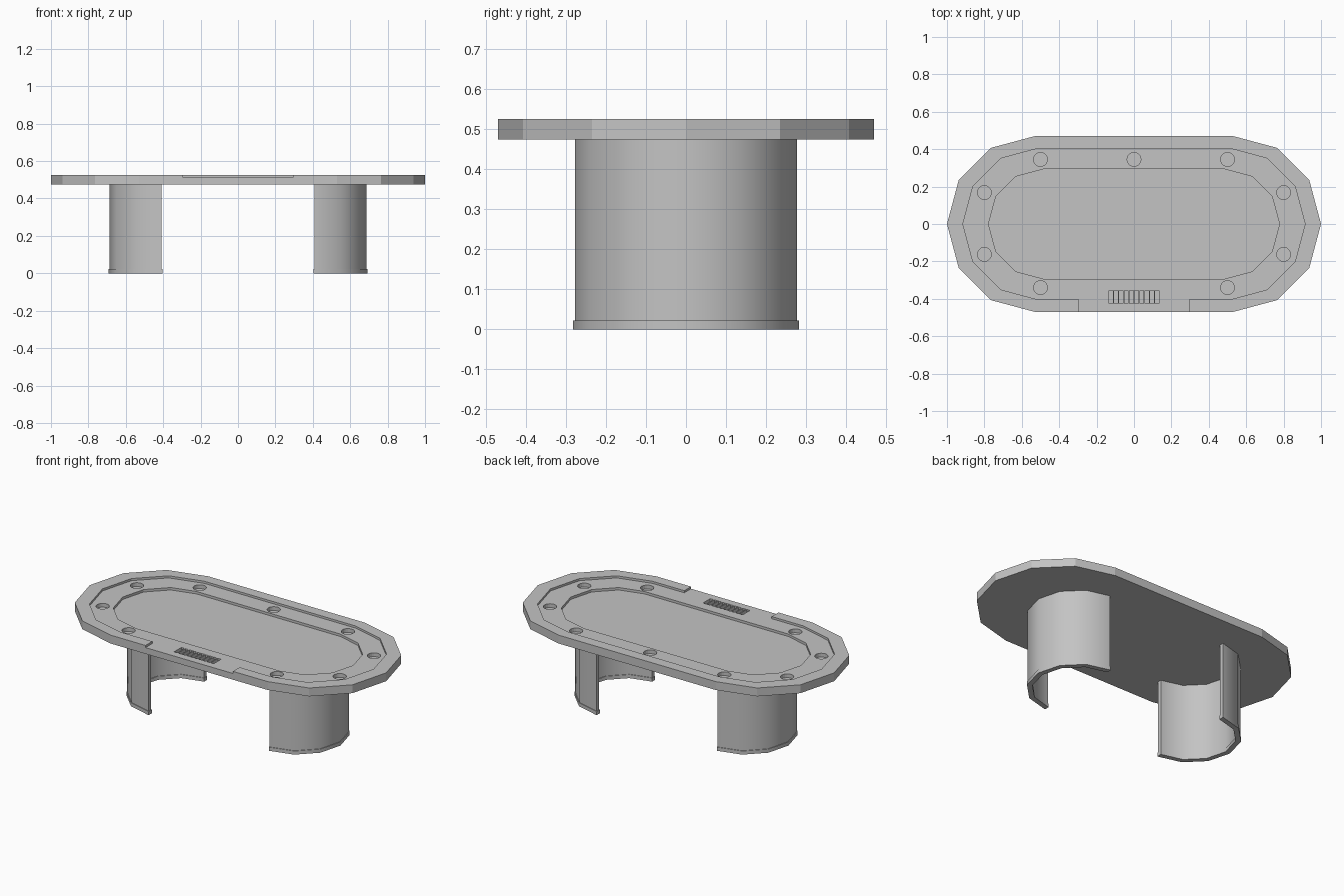
import bpy
import bmesh
from math import sin, cos, pi

cube = bpy.data.objects.get("Cube")
if cube:
    bpy.data.objects.remove(cube, do_unlink=True)

TOP, UNDER = 0.526, 0.475      # table top and underside heights
TRACK, FELT = 0.513, 0.498     # recessed surfaces
BASE = 0.022                   # height of the leg trim

grey = bpy.data.materials.new("plain grey")
grey.use_nodes = True
colour = (0.55, 0.55, 0.55, 1)
grey.diffuse_color = colour
grey.node_tree.nodes["Principled BSDF"].inputs["Base Color"].default_value = colour


def add_prisms(name, outlines, z0, z1):
    """One object made of several upright prisms."""
    bm = bmesh.new()
    for outline in outlines:
        face = bm.faces.new([bm.verts.new((x, y, z0)) for x, y in outline])
        out = bmesh.ops.extrude_face_region(bm, geom=[face])
        tops = [v for v in out["geom"] if isinstance(v, bmesh.types.BMVert)]
        bmesh.ops.translate(bm, verts=tops, vec=(0, 0, z1 - z0))
    bmesh.ops.recalc_face_normals(bm, faces=bm.faces)
    mesh = bpy.data.meshes.new(name)
    bm.to_mesh(mesh)
    bm.free()
    mesh.materials.append(grey)
    obj = bpy.data.objects.new(name, mesh)
    bpy.context.collection.objects.link(obj)
    return obj


def arc(cx, cy, r, start, end, steps):
    angles = [start + (end - start) * i / steps for i in range(steps + 1)]
    return [(cx + r * cos(a), cy + r * sin(a)) for a in angles]


def oval(half, r):
    """Straight-sided oval with faceted ends, starting at the front right."""
    return arc(half, 0, r, -pi / 2, pi / 2, 6) + arc(-half, 0, r, pi / 2, 1.5 * pi, 6)


def box(x, y, w, d):
    return [(x - w / 2, y - d / 2), (x + w / 2, y - d / 2),
            (x + w / 2, y + d / 2), (x - w / 2, y + d / 2)]


def cut(target, cutter):
    cutter.hide_render = True
    mod = target.modifiers.new("cut", "BOOLEAN")
    mod.operation = "DIFFERENCE"
    mod.solver = "EXACT"
    mod.object = cutter
    bpy.context.view_layer.objects.active = target
    bpy.ops.object.modifier_apply(modifier=mod.name)
    bpy.data.objects.remove(cutter, do_unlink=True)


# Table top with raised rail, open at the dealer's place
table = add_prisms("table_top", [oval(0.53, 0.47)], UNDER, TOP)
opening = [(-0.295, -0.405), (-0.295, -0.6), (0.295, -0.6), (0.295, -0.405)]
cut(table, add_prisms("rail_cutter", [oval(0.51, 0.405) + opening], TRACK, 0.6))

# Sunken playing surface
cut(table, add_prisms("felt_cutter", [oval(0.485, 0.293)], FELT, 0.6))

# Cup holders
spots = [(0, 0.345)]
for side in (-1, 1):
    spots += [(side * 0.5, 0.345), (side * 0.5, -0.34),
              (side * 0.8, 0.168), (side * 0.8, -0.162)]
cups = [arc(x, y, 0.037, 0, 2 * pi * 19 / 20, 19) for x, y in spots]
cut(table, add_prisms("cup_cutter", cups, 0.49, 0.6))

# Chip tray slots
slots = [box((i - 4.5) * 0.0275, -0.39, 0.021, 0.07) for i in range(10)]
cut(table, add_prisms("slot_cutter", slots, 0.495, 0.6))


# Curved legs, open toward the middle, with a slim trim at the floor
def leg(name, side, outer, inner, inset, z0, z1):
    start = -pi / 2 if side > 0 else pi / 2
    cx = side * (0.41 - inset)
    outline = [(cx, -side * outer)]
    outline += arc(side * 0.41, 0, outer, start, start + pi, 6)
    outline += [(cx, side * outer), (cx, side * inner)]
    outline += arc(side * 0.41, 0, inner, start + pi, start, 6)
    outline += [(cx, -side * inner)]
    obj = add_prisms(name, [outline], z0, z1)
    bpy.ops.object.select_all(action="DESELECT")
    obj.select_set(True)
    bpy.context.view_layer.objects.active = obj
    bpy.ops.object.shade_smooth_by_angle(angle=pi / 4)


for label, side in (("left", 1), ("right", -1)):
    leg(label + "_leg", side, 0.278, 0.255, 0.002, BASE, UNDER)
    leg(label + "_leg_trim", side, 0.282, 0.251, 0.005, 0, BASE)
